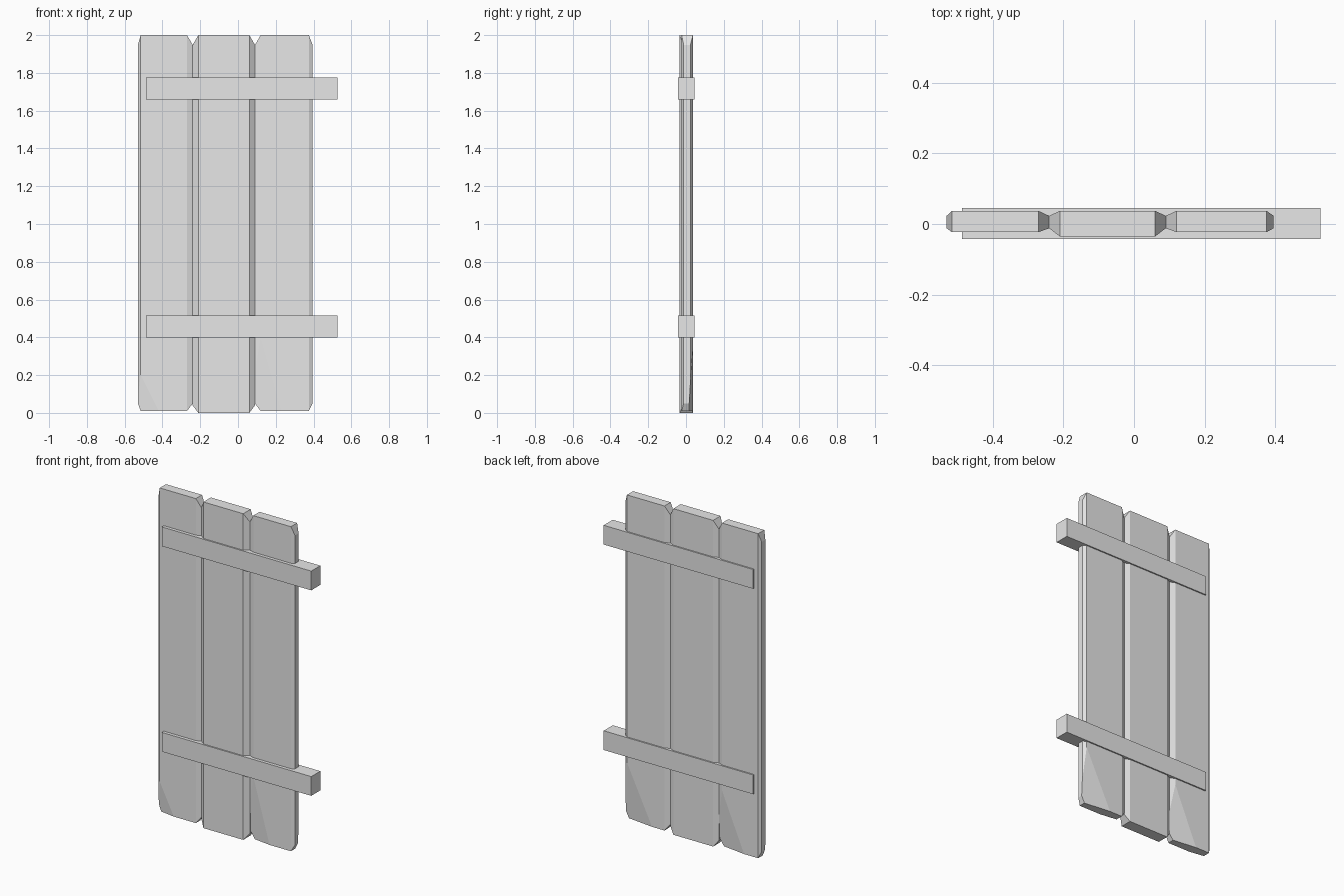
import bpy, bmesh
from mathutils import Vector

cube = bpy.data.objects.get("Cube")
if cube:
    bpy.data.objects.remove(cube, do_unlink=True)

# Single plain grey for all timber
grey = bpy.data.materials.new("plain grey")
grey.use_nodes = True
colour = (0.8, 0.8, 0.8, 1)
grey.diffuse_color = colour
grey.node_tree.nodes["Principled BSDF"].inputs["Base Color"].default_value = colour


def finish(name, bm):
    bmesh.ops.recalc_face_normals(bm, faces=bm.faces)
    mesh = bpy.data.meshes.new(name)
    bm.to_mesh(mesh)
    bm.free()
    mesh.materials.append(grey)
    obj = bpy.data.objects.new(name, mesh)
    bpy.context.collection.objects.link(obj)


def box(bm, low, high):
    low, high = Vector(low), Vector(high)
    for v in bmesh.ops.create_cube(bm, size=1)["verts"]:
        v.co = Vector(((v.co[i] + 0.5) * (high[i] - low[i]) + low[i]) for i in range(3))


def chip(bm, points):
    # Slice a worn corner off with a plane and close the cut
    a, b, c = map(Vector, points)
    normal = (b - a).cross(c - a).normalized()
    centre = sum((v.co for v in bm.verts), Vector()) / len(bm.verts)
    if normal.dot(centre - a) > 0:
        normal = -normal
    cut = bmesh.ops.bisect_plane(bm, geom=bm.verts[:] + bm.edges[:] + bm.faces[:],
                                 plane_co=a, plane_no=normal, clear_outer=True)
    edges = [e for e in cut["geom_cut"] if isinstance(e, bmesh.types.BMEdge)]
    bmesh.ops.holes_fill(bm, edges=edges, sides=0)


def plank(name, x0, x1, left, right, front, bottom, chips=()):
    back = 0.037
    bm = bmesh.new()
    box(bm, (x0 + left, front, bottom), (x1 - right, back, 2))
    # Raise each side into a narrower, shorter tapered edge
    bm.normal_update()
    for face in [f for f in bm.faces if abs(f.normal.x) > 0.9]:
        x = x0 if face.normal.x < 0 else x1
        cap = bmesh.ops.extrude_discrete_faces(bm, faces=[face])["faces"][0]
        for v in cap.verts:
            v.co.x = x
            v.co.y = -0.012 if v.co.y < 0 else 0.023
            v.co.z = bottom + 0.04 if v.co.z < 1 else 1.948
    bmesh.ops.remove_doubles(bm, verts=bm.verts, dist=0.0001)
    for x, y, height, run, depth in chips:
        chip(bm, [(x, y, height), (x + run, y, bottom), (x, y + depth, bottom)])
    finish(name, bm)


# Three upright planks; chips are corner x, y, height, run, depth
plank("right_plank", -0.53, -0.24, 0.015, 0.03, -0.023, 0.01,
      [(-0.515, -0.023, 0.2, 0.095, 0.015), (-0.27, 0.037, 0.36, -0.15, -0.02)])
plank("middle_plank", -0.24, 0.09, 0.03, 0.03, -0.035, 0)
plank("left_plank", 0.09, 0.395, 0.03, 0.02, -0.023, 0.01,
      [(0.12, -0.023, 0.4, 0.11, 0.015), (0.375, 0.037, 0.36, -0.17, -0.02)])

# Two crossbars running through the planks
for name, z in (("lower_crossbar", 0.398), ("upper_crossbar", 1.658)):
    bm = bmesh.new()
    box(bm, (-0.487, -0.043, z), (0.527, 0.045, z + 0.118))
    finish(name, bm)
